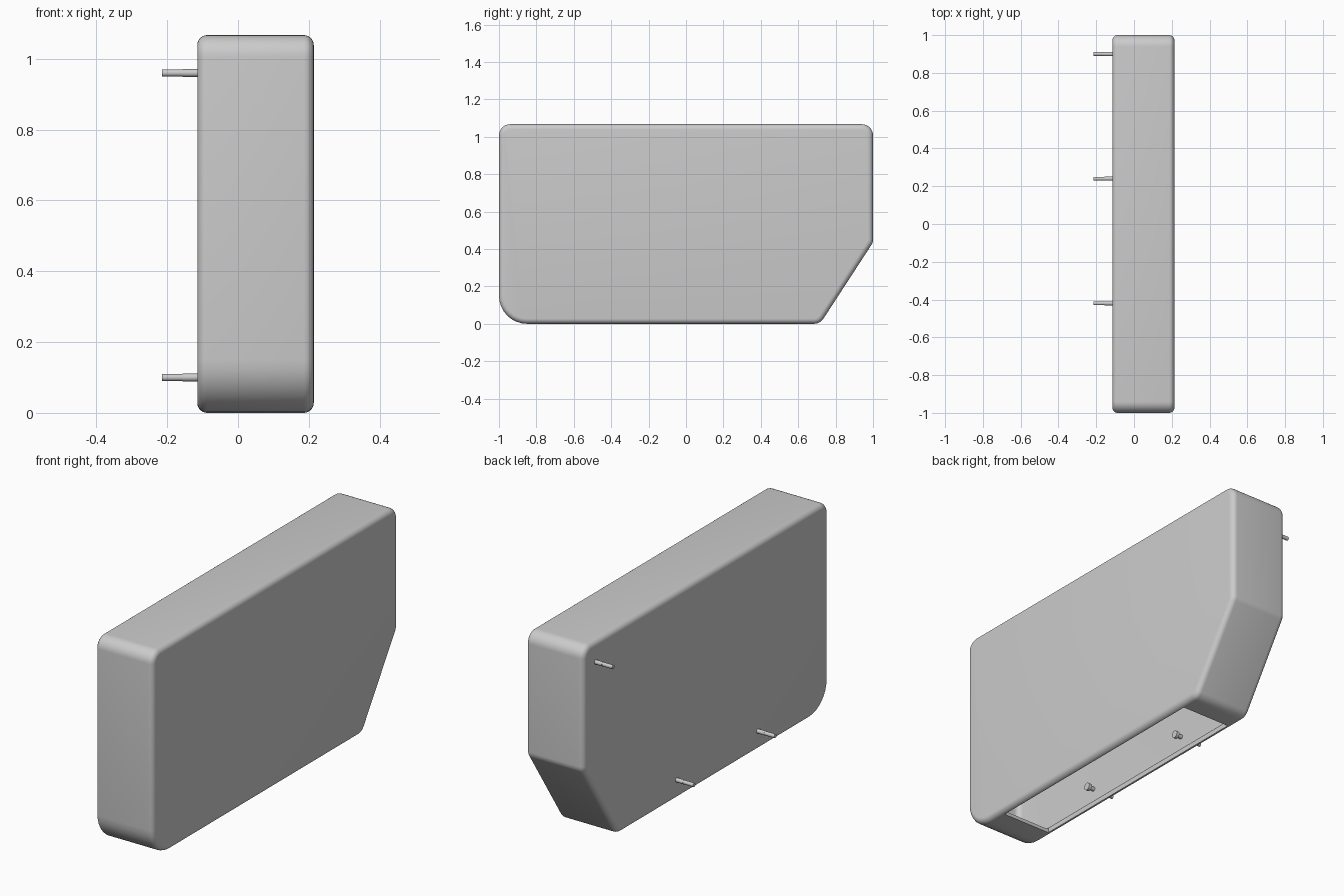
import bpy, bmesh, math
from mathutils import Vector

if "Cube" in bpy.data.objects:
    bpy.data.objects.remove(bpy.data.objects["Cube"])

X0, X1, WALL, EDGE = -0.115, 0.214, 0.018, 0.028
# side profile corners: y, z, rounding radius (counter-clockwise)
CORNERS = [(-1, 0, 0.15), (0.717, 0, 0.06), (1, 0.435, 0.055),
           (1, 1.067, 0.06), (-1, 1.067, 0.06)]


def profile(inset, seg=8):
    """Rounded side outline, moved inwards by inset."""
    pts, n = [], len(CORNERS)
    for i, (y, z, r) in enumerate(CORNERS):
        p = Vector((y, z))
        a = (p - Vector(CORNERS[i - 1][:2])).normalized()
        b = (Vector(CORNERS[(i + 1) % n][:2]) - p).normalized()
        na, nb = Vector((-a.y, a.x)), Vector((-b.y, b.x))
        mid = p + (na + nb) * (r / (1 + na.dot(nb)))
        start = math.atan2(-na.y, -na.x)
        turn = math.acos(max(-1, min(1, na.dot(nb))))
        for k in range(seg + 1):
            t = start + turn * k / seg
            pts.append(mid + Vector((math.cos(t), math.sin(t))) * (r - inset))
    return pts


def case_solid(name, inset):
    """Closed case body with rounded edges on both side faces."""
    bm = bmesh.new()
    arc = [math.pi / 2 * k / 6 for k in range(7)]
    steps = [(X0 + inset + EDGE * (1 - math.sin(t)), EDGE * (1 - math.cos(t)))
             for t in reversed(arc)]
    steps += [(X1 - inset - EDGE * (1 - math.sin(t)), EDGE * (1 - math.cos(t)))
              for t in arc]
    rings = [[bm.verts.new((x, p.x, p.y)) for p in profile(inset + d)]
             for x, d in steps]
    n = len(rings[0])
    for r, s in zip(rings, rings[1:]):
        for i in range(n):
            bm.faces.new((r[i], r[(i + 1) % n], s[(i + 1) % n], s[i]))
    bm.faces.new(rings[0])
    bm.faces.new(rings[-1])
    bmesh.ops.recalc_face_normals(bm, faces=bm.faces[:])
    me = bpy.data.meshes.new(name)
    bm.to_mesh(me)
    bm.free()
    ob = bpy.data.objects.new(name, me)
    bpy.context.collection.objects.link(ob)
    return ob


def activate(ob):
    bpy.ops.object.select_all(action='DESELECT')
    ob.select_set(True)
    bpy.context.view_layer.objects.active = ob


# hollow case with an opening in the underside
case = case_solid("case_shell", 0)
hollow = case_solid("hollow_cutter", WALL)
bpy.ops.mesh.primitive_cube_add(size=1, location=(0.05, -0.075, 0))
opening = bpy.context.object
opening.name = "opening_cutter"
opening.scale = (0.276, 1.35, 0.12)
for cutter in (hollow, opening):
    cutter.hide_render = True
    activate(case)
    mod = case.modifiers.new("cut", 'BOOLEAN')
    mod.operation, mod.solver, mod.object = 'DIFFERENCE', 'EXACT', cutter
    bpy.ops.object.modifier_apply(modifier=mod.name)
    bpy.data.objects.remove(cutter)
activate(case)
bpy.ops.object.shade_smooth_by_angle(angle=math.radians(30))


def rod(name, x0, x1, y, z, radius):
    bpy.ops.mesh.primitive_cylinder_add(
        vertices=24, radius=radius, depth=x1 - x0,
        location=((x0 + x1) / 2, y, z), rotation=(0, math.pi / 2, 0))
    bpy.context.object.name = name
    bpy.ops.object.shade_smooth_by_angle(angle=math.radians(30))


# mounting bolts: thread, thicker shank and inner head
for i, (y, z) in enumerate([(-0.42, 0.1), (0.24, 0.1), (0.9, 0.96)], 1):
    rod(f"bolt_thread_{i}", -0.215, -0.157, y, z, 0.010)
    rod(f"bolt_shank_{i}", -0.157, -0.07, y, z, 0.011)
    rod(f"bolt_head_{i}", -0.07, -0.054, y, z, 0.019)
